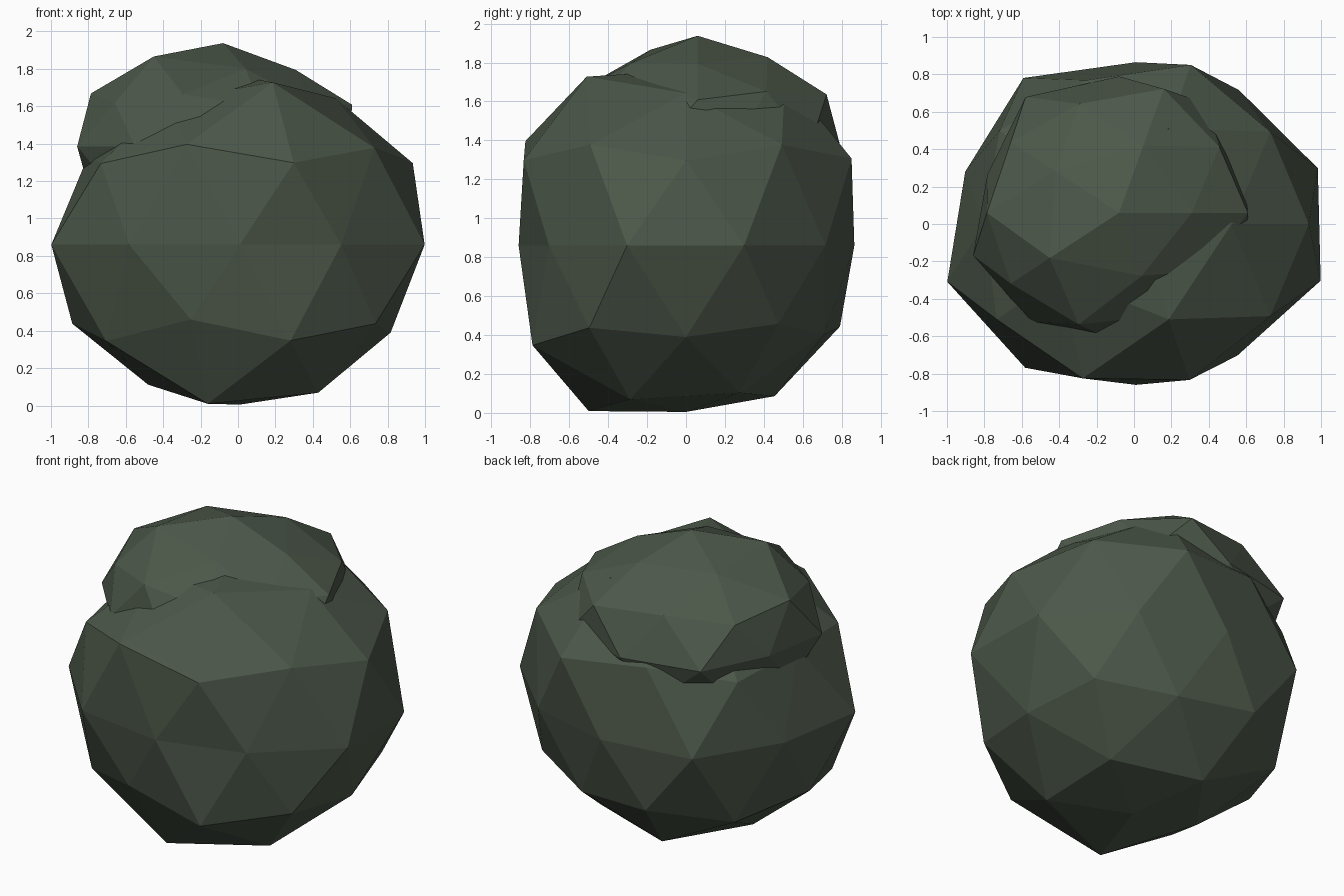
import bpy, bmesh, math

if "Cube" in bpy.data.objects:
    bpy.data.objects.remove(bpy.data.objects["Cube"])

# One foliage green
green = bpy.data.materials.new("dark_foliage_green")
green.diffuse_color = (0.072, 0.096, 0.067, 1)
green.use_nodes = True
green.node_tree.nodes["Principled BSDF"].inputs["Base Color"].default_value = green.diffuse_color


def lumpy_ball(name, centre, scale, radii):
    """Icosphere whose vertices are pushed in or out, ring by ring from the top."""
    bm = bmesh.new()
    bmesh.ops.create_icosphere(bm, subdivisions=2, radius=1)

    def order(v):
        angle = math.degrees(math.atan2(v.co.y, v.co.x)) % 360
        pole = math.hypot(v.co.x, v.co.y) < 0.01
        return (-round(v.co.z, 2), 0 if pole else round(angle) % 360)

    for v, r in zip(sorted(bm.verts, key=order), radii):
        v.co = [c + s * r * p for c, s, p in zip(centre, scale, v.co)]
    bmesh.ops.recalc_face_normals(bm, faces=bm.faces)
    mesh = bpy.data.meshes.new(name)
    bm.to_mesh(mesh)
    bm.free()
    mesh.materials.append(green)
    obj = bpy.data.objects.new(name, mesh)
    bpy.context.collection.objects.link(obj)
    return obj


# Large round body of the bush
lumpy_ball("bush_body", (0.01, 0, 0.86), (1.06, 1, 1), [
    .90,
    .92, 1.02, .90, .90, 1.02,
    .985, .95, .90, 1.02, .985,
    .975, 1.0, .95, .97, .98,
    .965, .885, .865, .965, .905, 1.0, .95, .86, .87, .98,
    .90, .93, .945, .895, .945,
    .894, .875, .95, .98, .975,
    .89, .91, .88, 1.0, .93,
    .855])

# Flatter clump sitting on the upper left
lumpy_ball("top_clump", (-0.08, 0.06, 1.385), (1, 0.9, 0.65), [
    .85,
    .74, .80, .80, .87, .75,
    .78, .80, .83, .82, .68,
    .77, .865, .80, .80, .72,
    .70, .80, .81, .85, .74, .82, .80, .78, .75, .72,
    .75, .80, .80, .80, .75,
    .75, .78, .80, .80, .75,
    .75, .75, .75, .75, .75,
    .75])
